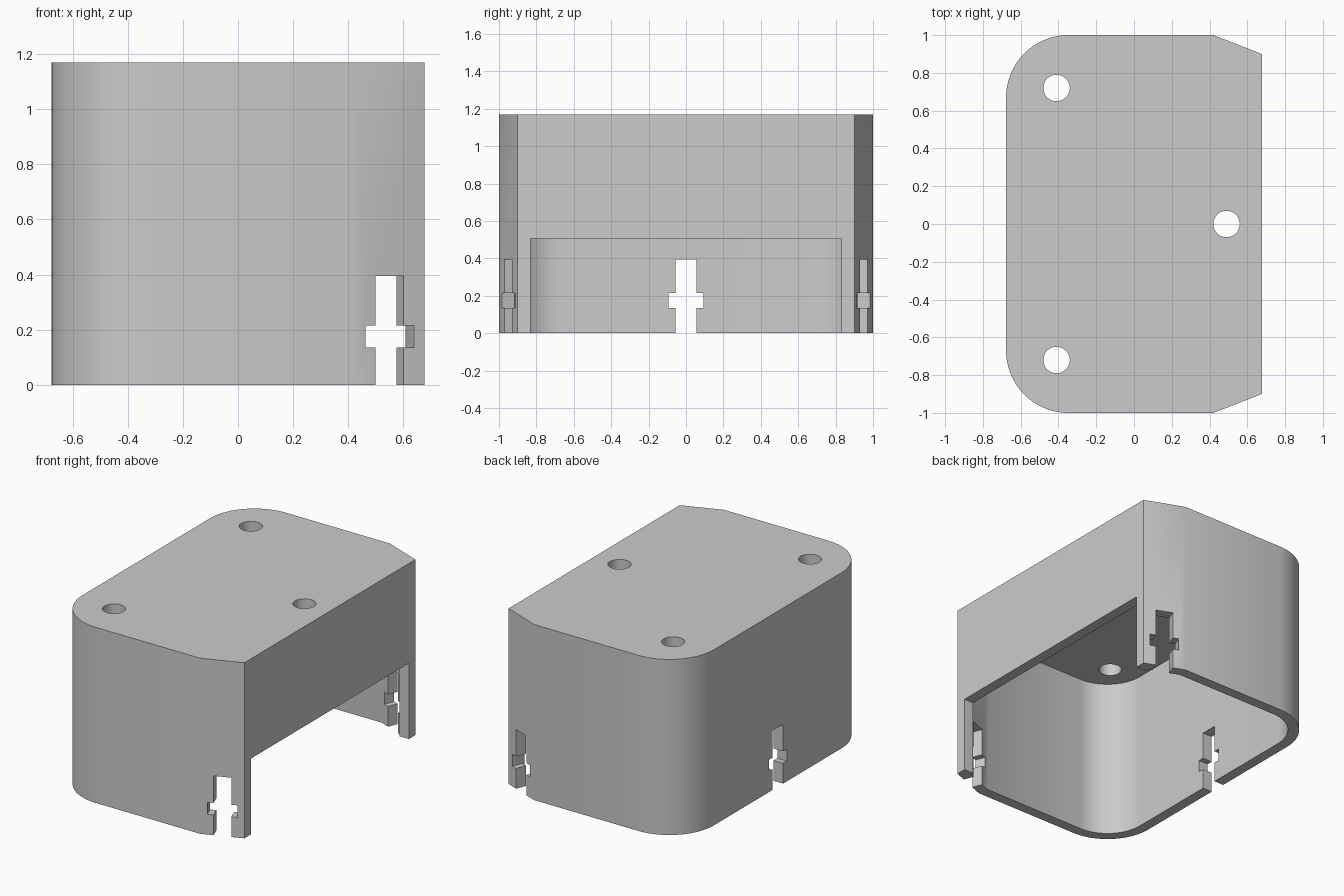
import bpy, bmesh, math
from mathutils import Matrix, Vector

if "Cube" in bpy.data.objects:
    bpy.data.objects.remove(bpy.data.objects["Cube"], do_unlink=True)

HX, HY, HEIGHT = 0.677, 1.0, 1.17      # half width, half depth, height
RADIUS, WALL, ROOF = 0.33, 0.07, 0.1
CHAMFER_X, CHAMFER_Y = 0.42, 0.9       # where the chamfer starts and ends
ANGLE = math.atan2(HY - CHAMFER_Y, HX - CHAMFER_X)

grey = bpy.data.materials.new("plain grey")
grey.use_nodes = True
grey.diffuse_color = (0.6, 0.6, 0.6, 1)
grey.node_tree.nodes["Principled BSDF"].inputs["Base Color"].default_value = (0.6, 0.6, 0.6, 1)


def prism(name, outline, low, high, matrix=Matrix()):
    """Extrude a closed 2D outline from low to high along local z."""
    bm = bmesh.new()
    face = bm.faces.new([bm.verts.new((x, y, low)) for x, y in outline])
    top = bmesh.ops.extrude_face_region(bm, geom=[face])["geom"]
    bmesh.ops.translate(bm, vec=(0, 0, high - low),
                        verts=[v for v in top if isinstance(v, bmesh.types.BMVert)])
    bmesh.ops.recalc_face_normals(bm, faces=bm.faces)
    bm.transform(matrix)
    mesh = bpy.data.meshes.new(name)
    bm.to_mesh(mesh)
    bm.free()
    mesh.materials.append(grey)
    obj = bpy.data.objects.new(name, mesh)
    bpy.context.collection.objects.link(obj)
    return obj


def body_outline(inset):
    """Rounded corners on the -x side, chamfered corners on the +x side."""
    half = [(HX - inset, CHAMFER_Y - inset * (1 / math.cos(ANGLE) - math.tan(ANGLE))),
            (CHAMFER_X - inset * math.tan(ANGLE / 2), HY - inset)]
    r = RADIUS - inset
    for i in range(25):
        a = math.pi / 2 * (1 + i / 24)
        half.append((RADIUS - HX + r * math.cos(a), HY - RADIUS + r * math.sin(a)))
    return half + [(x, -y) for x, y in reversed(half)]


def circle(cx, cy, r, n=40):
    return [(cx + r * math.cos(math.tau * i / n), cy + r * math.sin(math.tau * i / n))
            for i in range(n)]


def cut(target, cutter):
    """Subtract the cutter for good and remove it."""
    cutter.hide_render = True
    mod = target.modifiers.new("cut", "BOOLEAN")
    mod.operation, mod.solver, mod.object = "DIFFERENCE", "EXACT", cutter
    bpy.context.view_layer.update()
    result = bpy.data.meshes.new_from_object(
        target.evaluated_get(bpy.context.evaluated_depsgraph_get()))
    target.modifiers.clear()
    target.data = result
    bpy.data.objects.remove(cutter, do_unlink=True)


# Outer shell, hollowed from below
shell = prism("cover_shell", body_outline(0), 0, HEIGHT)
cut(shell, prism("cavity", body_outline(WALL), -0.1, HEIGHT - ROOF))

# Wide opening in the +x wall
opening = [(0.3, -0.832), (0.9, -0.832), (0.9, 0.832), (0.3, 0.832)]
cut(shell, prism("wall_opening", opening, -0.1, 0.505))

# Screw holes through the roof
for x, y in ((-0.41, 0.72), (-0.41, -0.72), (0.49, 0)):
    cut(shell, prism("screw_hole", circle(x, y, 0.07), 0.9, 1.3))

# Cross-shaped clip slots, each cut square to its wall
half_slot = [(0.055, -0.1), (0.055, 0.135), (0.094, 0.135),
             (0.094, 0.215), (0.055, 0.215), (0.055, 0.395)]
slot = half_slot + [(-x, z) for x, z in reversed(half_slot)]
slot_x = 0.55
slot_y = HY - (slot_x - CHAMFER_X) * math.tan(ANGLE)
side = math.pi / 2 - ANGLE
for x, y, a in ((-HX, 0, math.pi), (slot_x, slot_y, side), (slot_x, -slot_y, -side)):
    out = Vector((math.cos(a), math.sin(a), 0))
    up = Vector((0, 0, 1))
    frame = Matrix((up.cross(out), up, out)).transposed().to_4x4()
    cut(shell, prism("clip_slot", slot, -0.15, 0.15, Matrix.Translation((x, y, 0)) @ frame))

# Smooth the rounded walls, keep the edges sharp
for o in bpy.context.selected_objects:
    o.select_set(False)
bpy.context.view_layer.objects.active = shell
shell.select_set(True)
bpy.ops.object.shade_smooth_by_angle(angle=math.radians(30))
